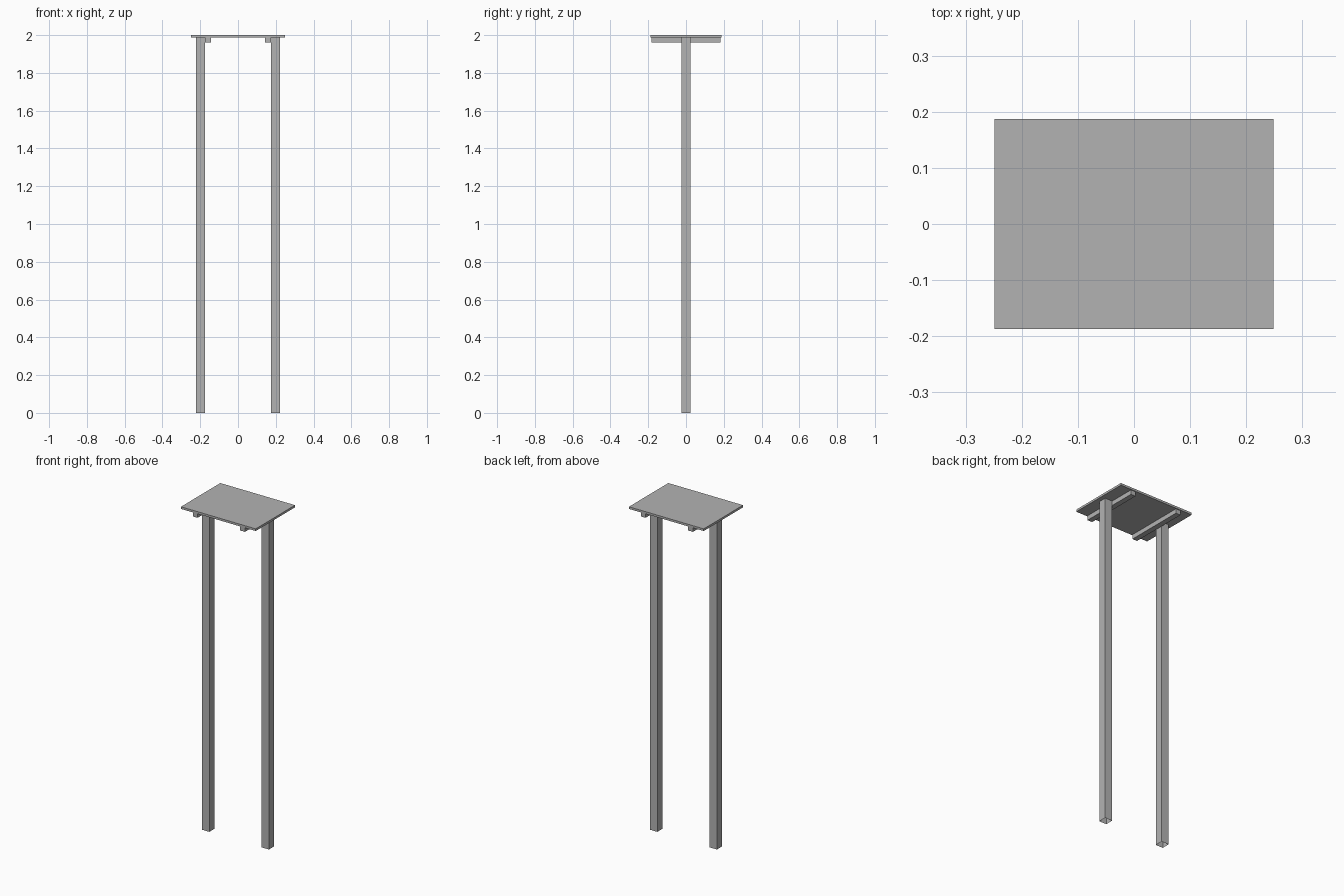
import bpy
import bmesh

cube = bpy.data.objects.get("Cube")
if cube:
    bpy.data.objects.remove(cube, do_unlink=True)

# Plain grey finish
GREY = (0.45, 0.45, 0.45, 1.0)
grey = bpy.data.materials.new("plain_grey")
grey.use_nodes = True
grey.diffuse_color = GREY
grey.node_tree.nodes["Principled BSDF"].inputs["Base Color"].default_value = GREY


def box(name, low, high, open_bottom=False):
    """Flat-shaded box between two corners, optionally without its underside."""
    bm = bmesh.new()
    bmesh.ops.create_cube(bm, size=1)
    for v in bm.verts:
        for i in range(3):
            v.co[i] = high[i] if v.co[i] > 0 else low[i]
    bm.normal_update()
    if open_bottom:
        under = [f for f in bm.faces if f.normal.z < -0.5]
        bmesh.ops.delete(bm, geom=under, context="FACES_ONLY")
    mesh = bpy.data.meshes.new(name)
    bm.to_mesh(mesh)
    bm.free()
    mesh.materials.append(grey)
    obj = bpy.data.objects.new(name, mesh)
    bpy.context.collection.objects.link(obj)
    return obj


TOP = 2.0
UNDER = TOP - 0.013      # underside of the board
INNER, OUTER = 0.174, 0.223  # post faces across x
HALF = 0.0245            # half post depth

# Board
box("top_board", (-0.249, -0.187, UNDER), (0.249, 0.187, TOP))

# Hollow posts and the rails that carry the board, one pair per side
for side, s in (("left", 1), ("right", -1)):
    xs = sorted((s * INNER, s * OUTER))
    box(side + "_post", (xs[0], -HALF, 0), (xs[1], HALF, UNDER), open_bottom=True)
    xs = sorted((s * 0.142, s * INNER))
    box(side + "_rail", (xs[0], -0.182, TOP - 0.04), (xs[1], 0.182, UNDER))
